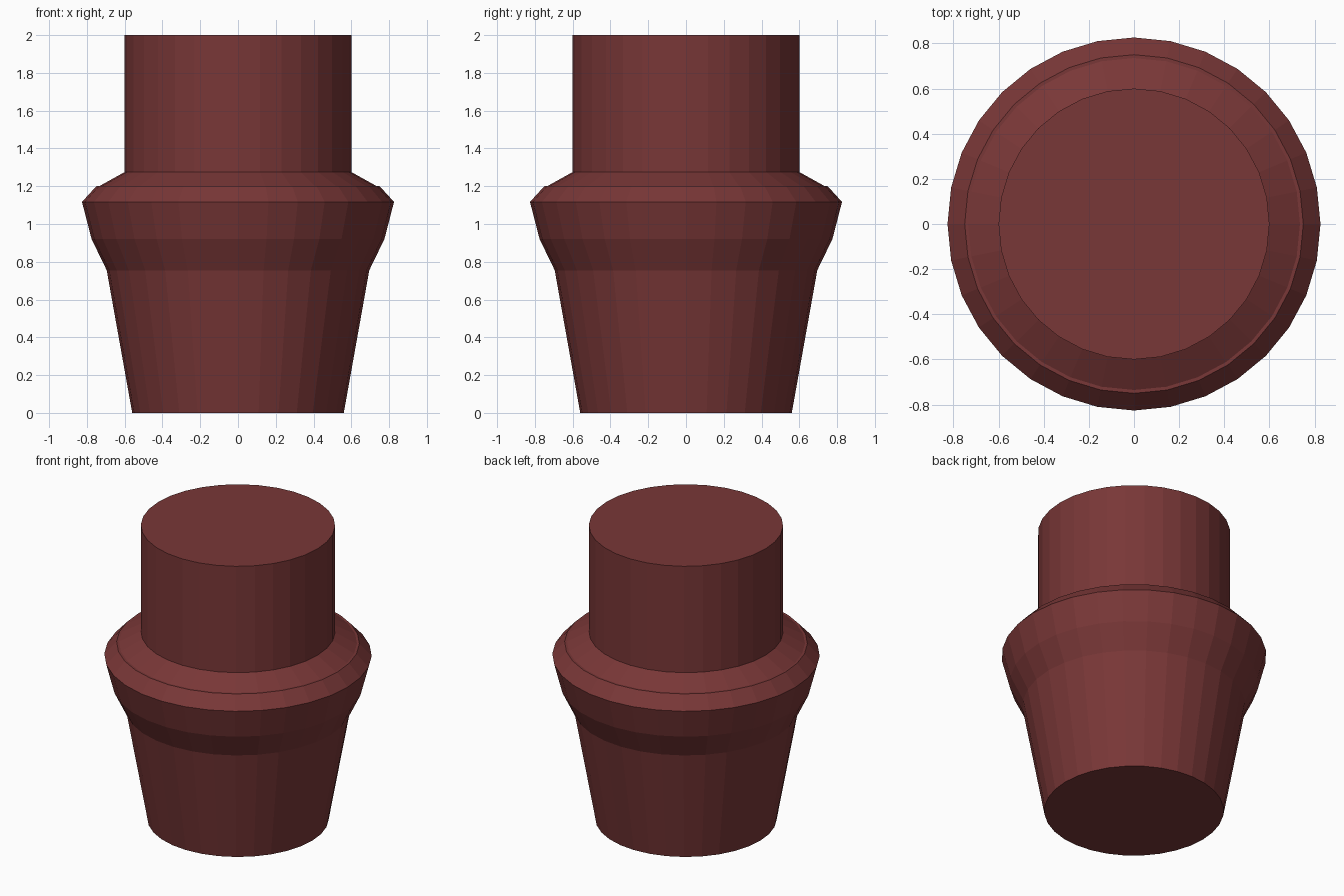
import bpy, bmesh
from math import cos, sin, tau

if "Cube" in bpy.data.objects:
    bpy.data.objects.remove(bpy.data.objects["Cube"])

SIDES = 32
# Outline as (radius, height), bottom to top
PROFILE = [(0.56, 0), (0.695, 0.755), (0.775, 0.92), (0.826, 1.117),
           (0.75, 1.2), (0.735, 1.2), (0.6, 1.275), (0.6, 2.0)]

# Turned body: stacked rings joined by quads, capped at both ends
bm = bmesh.new()
rings = [[bm.verts.new((r * cos(tau * i / SIDES), r * sin(tau * i / SIDES), z))
          for i in range(SIDES)] for r, z in PROFILE]
for low, high in zip(rings, rings[1:]):
    for i in range(SIDES):
        j = (i + 1) % SIDES
        bm.faces.new((low[i], low[j], high[j], high[i]))
bm.faces.new(rings[0][::-1])
bm.faces.new(rings[-1])

mesh = bpy.data.meshes.new("collared_plug")
bm.to_mesh(mesh)
bm.free()
plug = bpy.data.objects.new("collared_plug", mesh)
bpy.context.collection.objects.link(plug)

# Dark red finish
mat = bpy.data.materials.new("dark_red")
mat.diffuse_color = (0.19, 0.038, 0.038, 1)
mat.use_nodes = True
mat.node_tree.nodes["Principled BSDF"].inputs["Base Color"].default_value = mat.diffuse_color
mesh.materials.append(mat)
